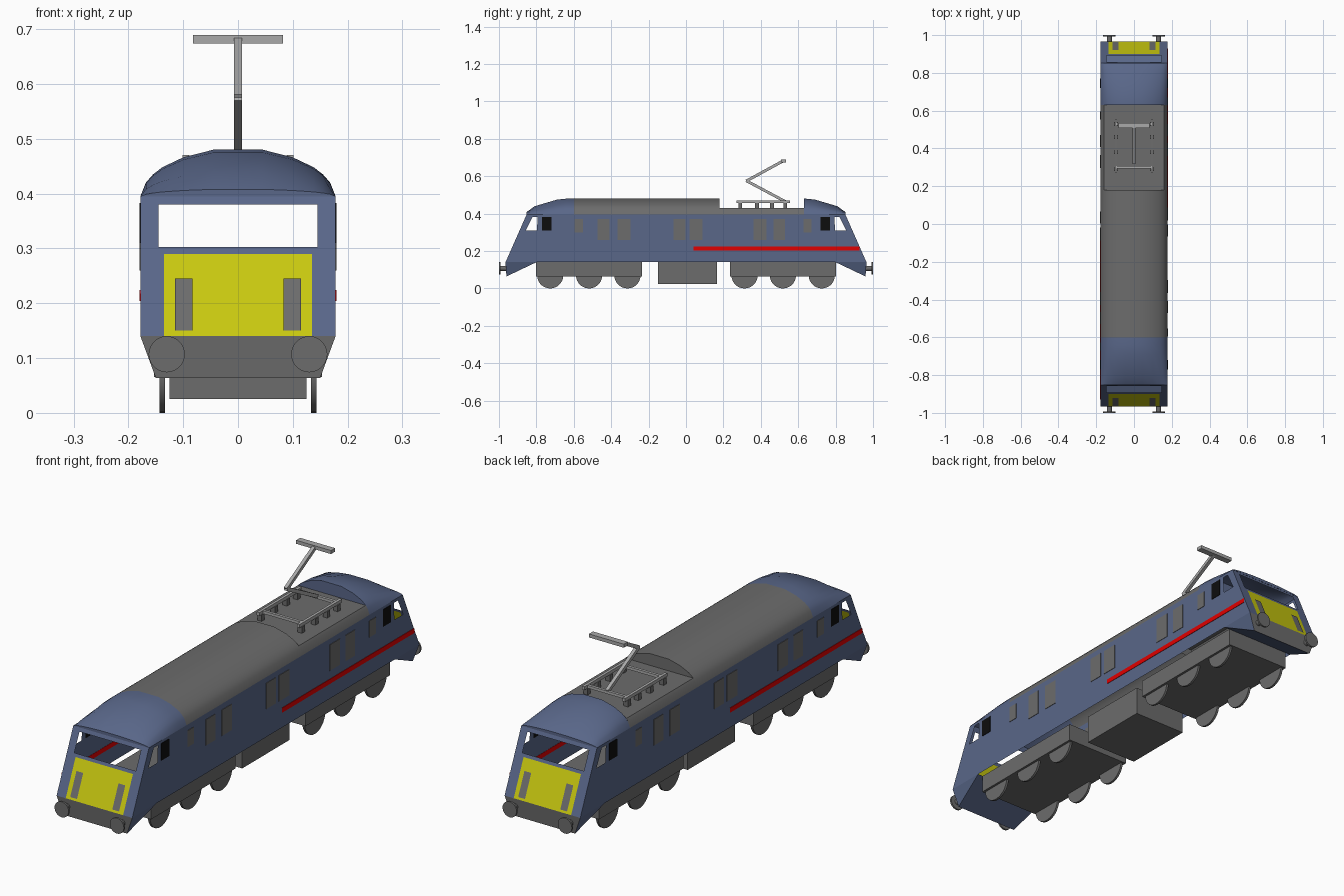
import bpy, bmesh, math
from mathutils import Vector

if "Cube" in bpy.data.objects:
    bpy.data.objects.remove(bpy.data.objects["Cube"])


def material(name, r, g, b):
    m = bpy.data.materials.new(name)
    m.diffuse_color = (r, g, b, 1)
    m.use_nodes = True
    m.node_tree.nodes["Principled BSDF"].inputs["Base Color"].default_value = m.diffuse_color
    return m


BLUE = material("body blue", 0.10, 0.135, 0.25)
GREY = material("mid grey", 0.15, 0.15, 0.15)
YELLOW = material("warning yellow", 0.58, 0.58, 0.005)
RED = material("stripe red", 0.75, 0.0, 0.0)
BLACK = material("window black", 0.004, 0.004, 0.004)
LIGHT = material("light grey", 0.40, 0.40, 0.40)


def add_mesh(name, faces, mat):
    """Faces given as lists of points, turned to face away from the body's long axis."""
    bm = bmesh.new()
    for pts in faces:
        f = bm.faces.new([bm.verts.new(p) for p in pts])
        f.normal_update()
        c = f.calc_center_median()
        if f.normal.dot(c - Vector((0, max(-0.7, min(0.7, c.y)), 0.27))) < 0:
            f.normal_flip()
    bmesh.ops.remove_doubles(bm, verts=bm.verts, dist=1e-5)
    me = bpy.data.meshes.new(name)
    bm.to_mesh(me)
    bm.free()
    me.materials.append(mat)
    ob = bpy.data.objects.new(name, me)
    bpy.context.collection.objects.link(ob)
    return ob


def box(name, x, y, z, mat):
    """Box from (min, max) ranges."""
    bpy.ops.mesh.primitive_cube_add(size=1, location=[(r[0] + r[1]) / 2 for r in (x, y, z)])
    ob = bpy.context.object
    ob.name = name
    ob.scale = [abs(r[1] - r[0]) for r in (x, y, z)]
    bpy.ops.object.transform_apply(location=False)
    ob.data.materials.append(mat)
    return ob


def cylinder(name, loc, r, depth, axis, mat):
    rot = (0, math.pi / 2, 0) if axis == "x" else (math.pi / 2, 0, 0)
    bpy.ops.mesh.primitive_cylinder_add(vertices=28, radius=r, depth=depth, location=loc, rotation=rot)
    ob = bpy.context.object
    ob.name = name
    ob.data.materials.append(mat)
    bpy.ops.object.shade_smooth_by_angle(angle=math.radians(35))


def bar(name, a, b, w, mat):
    """Square bar between two points."""
    a, b = Vector(a), Vector(b)
    ob = box(name, (-w / 2, w / 2), (-w / 2, w / 2), (-(b - a).length / 2, (b - a).length / 2), mat)
    ob.rotation_euler = (b - a).to_track_quat("Z", "X").to_euler()
    ob.location = (a + b) / 2


W, B, T = 0.178, 0.14, 0.395          # half width, sill height, eaves height


def nose(z):                           # sloping cab front
    return 0.965 - (z - B) * 0.442


# Side walls with open cab windows, skirts
side = [
    [(0, B), (nose(B), B), (nose(.31), .31), (.856, .31), (.797, .31), (0, .31)],
    [(0, .31), (.797, .31), (.793, .383), (0, .383)],
    [(.856, .31), (nose(.31), .31), (nose(.383), .383), (.82, .383)],
    [(0, .383), (.793, .383), (.82, .383), (nose(.383), .383), (nose(T), T), (0, T)],
]
walls = []
for sx in (1, -1):
    for sy in (1, -1):
        walls += [[(sx * W, sy * y, z) for y, z in poly] for poly in side]
        walls.append([(sx * W, sy * .80, B), (sx * .15, sy * .96, .064), (sx * W, sy * .965, B)])
for sy in (1, -1):
    walls.append([(-W, sy * .80, B), (W, sy * .80, B), (.15, sy * .96, .064), (-.15, sy * .96, .064)])
add_mesh("body_sides", walls, BLUE)


# Cab fronts
def strip(x0, x1, z0, z1, s, out=0):
    return [(x0, s * (nose(z0) + out), z0), (x1, s * (nose(z0) + out), z0),
            (x1, s * (nose(z1) + out), z1), (x0, s * (nose(z1) + out), z1)]


for s, end in ((-1, "front"), (1, "rear")):
    frame = [strip(-W, W, .29, .303, s), strip(-W, W, .38, T, s)]
    for k in (1, -1):
        frame += [strip(k * .135, k * W, B, .29, s), strip(k * .145, k * W, .303, .38, s)]
    add_mesh(end + "_cab_frame", frame, BLUE)
    add_mesh(end + "_warning_panel", [strip(-.135, .135, B, .29, s)], YELLOW)
    add_mesh(end + "_lamp_panels", [strip(k * .083, k * .115, .15, .245, s, .003) for k in (1, -1)], GREY)
    add_mesh(end + "_buffer_beam", [[(-W, s * .965, B), (W, s * .965, B),
                                     (.15, s * .96, .064), (-.15, s * .96, .064)]], GREY)
    for k in (1, -1):
        cylinder(end + "_buffer_shaft", (k * .13, s * .975, .107), .013, .04, "y", GREY)
        cylinder(end + "_buffer_head", (k * .13, s * .996, .107), .033, .008, "y", GREY)

# Roof: arched profile lofted along y, squashed towards the cabs
half = [(W, T), (.168, .42), (.155, .435), (.138, .448), (.1, .466), (.045, .48)]
arch = half + [(-x, z) for x, z in reversed(half)]
well_half = [(W, T), (.168, .42), (.16, .43)]
well = well_half + [(-x, z) for x, z in reversed(well_half)]


def section(y, k=1.0, prof=arch):
    return [(x, y, T + (z - T) * k) for x, z in prof]


def loft(name, secs, mat, caps=()):
    faces = [[a[i], a[i + 1], b[i + 1], b[i]] for a, b in zip(secs, secs[1:]) for i in range(len(a) - 1)]
    ob = add_mesh(name, faces + [secs[c] for c in caps], mat)
    bpy.ops.object.select_all(action="DESELECT")
    bpy.context.view_layer.objects.active = ob
    ob.select_set(True)
    bpy.ops.object.shade_smooth_by_angle(angle=math.radians(25))


ends = [(.853, .15), (.81, .52), (.69, .94), (.64, 1)]
loft("front_cab_roof", [section(-y, k) for y, k in ends] + [section(-.6)], BLUE, (0,))
loft("rear_cab_roof", [section(y, k) for y, k in ends] + [section(.63)], BLUE, (0, -1))
loft("main_roof", [section(-.6), section(.18)], GREY, (-1,))
loft("pantograph_well", [section(.18, 1, well), section(.63, 1, well)], GREY)

# Side details, repeated with a half turn on the other side
grilles = [(-.472, -.408, .26), (-.365, -.296, .26), (-.067, -.003, .26), (.019, .088, .26),
           (.36, .43, .26), (.467, .53, .26), (-.595, -.552, .30), (.627, .67, .30)]
for s in (1, -1):
    xr = sorted((s * (W - .001), s * (W + .002)))
    for y0, y1, z0 in grilles:
        box("side_grille", xr, (s * y0, s * y1), (z0, .37), GREY)
    for y in (-.745, .745):
        box("door_window", xr, (y - .026, y + .026), (.31, .383), BLACK)
    box("side_stripe", xr, (s * .04, s * .928), (.204, .224), RED)

# Pantograph
for k in (1, -1):
    box("pantograph_side_rail", (k * .095 - .006, k * .095 + .006), (.27, .555), (.456, .47), LIGHT)
    for y in (.29, .38, .46, .53):
        box("insulator", (k * .095 - .01, k * .095 + .01), (y - .01, y + .01), (.428, .457), GREY)
for y in (.30, .53):
    box("pantograph_cross_rail", (-.1, .1), (y - .006, y + .006), (.457, .469), LIGHT)
bar("pantograph_lower_arm", (0, .53, .465), (0, .322, .576), .015, LIGHT)
bar("pantograph_upper_arm", (0, .322, .574), (0, .52, .682), .015, LIGHT)
box("pantograph_head", (-.082, .082), (.508, .535), (.674, .689), LIGHT)

# Running gear
for s in (1, -1):
    box("bogie", (-.153, .153), (s * .235, s * .803), (.065, .14), GREY)
    for y in (.313, .518, .726):
        for k in (1, -1):
            cylinder("wheel", (k * .138, s * y, .07), .07, .01, "x", GREY)
box("underframe_tank", (-.125, .125), (-.15, .167), (.025, .148), GREY)
